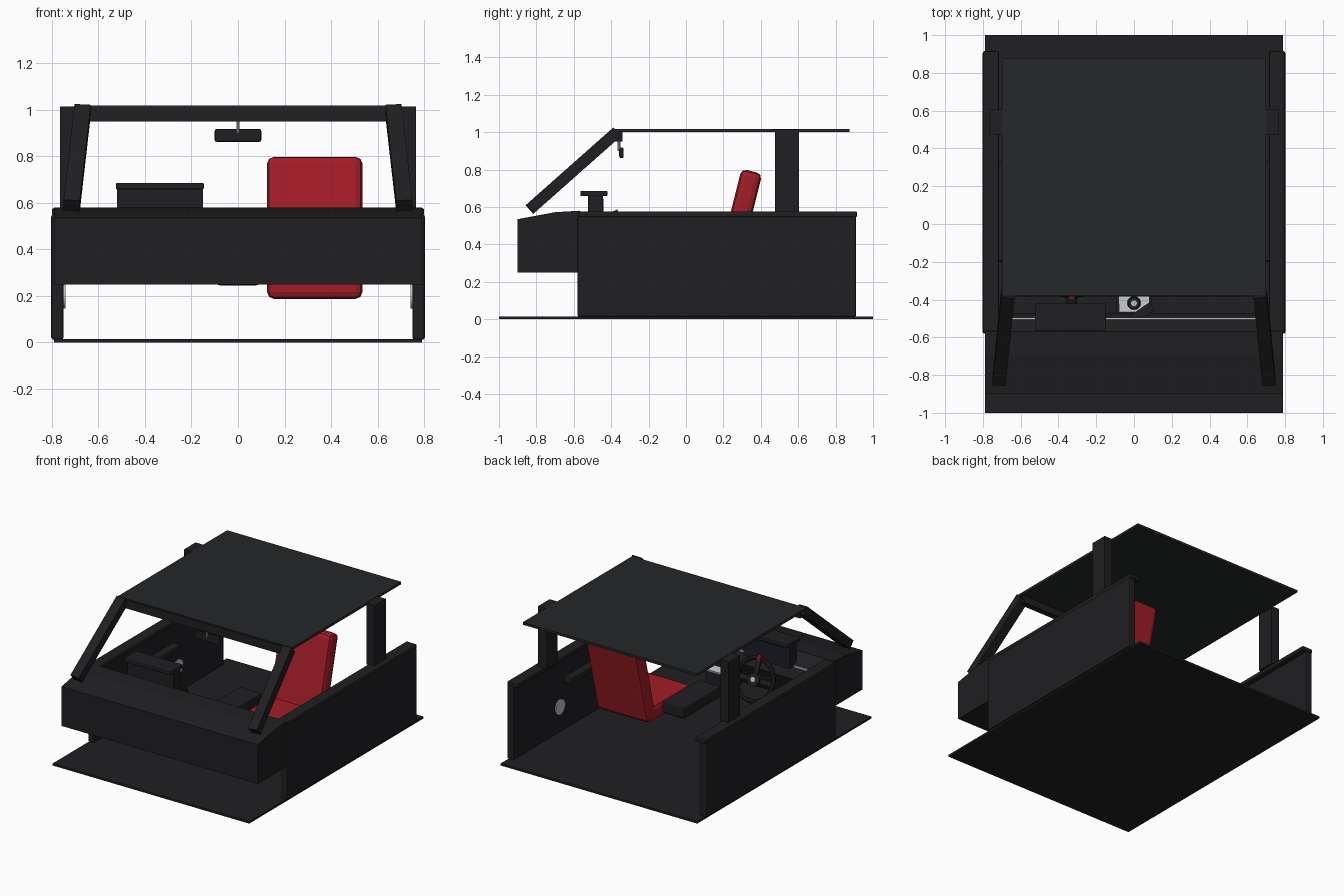
import bpy, bmesh, math
from mathutils import Vector, Matrix

if "Cube" in bpy.data.objects:
    bpy.data.objects.remove(bpy.data.objects["Cube"])

def mat(name, c):
    m = bpy.data.materials.new(name)
    m.diffuse_color = (*c, 1)
    m.use_nodes = True
    m.node_tree.nodes["Principled BSDF"].inputs["Base Color"].default_value = m.diffuse_color
    return m

DARK = mat("dark_trim", (.014, .014, .016))
ROOF = mat("roof_lining", (.018, .02, .021))
RED = mat("red_leather", (.36, .012, .02))
SILVER = mat("silver", (.5, .52, .55))
SCREEN = mat("screen", (.01, .012, .025))

def finish(name, bm, m, bevel=0, smooth=False):
    bmesh.ops.recalc_face_normals(bm, faces=bm.faces)
    me = bpy.data.meshes.new(name)
    bm.to_mesh(me)
    bm.free()
    me.materials.append(m)
    ob = bpy.data.objects.new(name, me)
    bpy.context.collection.objects.link(ob)
    if bevel:
        mod = ob.modifiers.new("bevel", 'BEVEL')
        mod.width, mod.segments = bevel, 2
    if smooth:
        bpy.context.view_layer.objects.active = ob
        ob.select_set(True)
        bpy.ops.object.shade_smooth_by_angle()
        ob.select_set(False)
    return ob

# box from min/max ranges, optionally rotated about its centre
def box(name, x, y, z, m=DARK, bevel=0, rot=None):
    bm = bmesh.new()
    c = Vector(((x[0]+x[1])/2, (y[0]+y[1])/2, (z[0]+z[1])/2))
    size = Matrix.Diagonal((x[1]-x[0], y[1]-y[0], z[1]-z[0], 1))
    bmesh.ops.create_cube(bm, size=1, matrix=size)
    ob = finish(name, bm, m, bevel)
    ob.location = c
    if rot:
        ob.rotation_euler = [math.radians(a) for a in rot]
    return ob

def rod(name, a, b, r, m=DARK, n=16, r2=None):
    a, b = Vector(a), Vector(b)
    bm = bmesh.new()
    M = Matrix.Translation((a+b)/2) @ (b-a).to_track_quat('Z', 'Y').to_matrix().to_4x4()
    bmesh.ops.create_cone(bm, cap_ends=True, segments=n, radius1=r,
                          radius2=r if r2 is None else r2, depth=(b-a).length, matrix=M)
    return finish(name, bm, m, smooth=True)

# extrude a (y, z) profile along x
def extrude_x(name, pts, x0, x1, m=DARK, bevel=0):
    bm = bmesh.new()
    f = bm.faces.new([bm.verts.new((x0, y, z)) for y, z in pts])
    g = bmesh.ops.extrude_face_region(bm, geom=[f])
    bmesh.ops.translate(bm, vec=(x1-x0, 0, 0),
                        verts=[v for v in g['geom'] if isinstance(v, bmesh.types.BMVert)])
    return finish(name, bm, m, bevel)

# floor, roof and windscreen header
box("floor", (-.79, .79), (-1, 1), (0, .015))
box("roof", (-.70, .70), (-.38, .875), (1.0, 1.018), ROOF)
box("windscreen_header", (-.68, .68), (-.385, -.34), (.95, 1.01))

# dashboard
extrude_x("dashboard", [(-.9, .25), (-.9, .535), (-.7, .572), (-.57, .58),
                        (-.51, .515), (-.47, .42), (-.54, .25)], -.79, .79)
box("dash_trim_strip", (-.74, .74), (-.51, -.495), (.495, .505), SILVER)

# instrument binnacle
box("binnacle", (-.52, -.15), (-.525, -.445), (.5, .662))
box("binnacle_hood", (-.525, -.147), (-.565, -.42), (.658, .686), bevel=.006)
box("instrument_screen", (-.49, -.18), (-.447, -.441), (.55, .645), SCREEN)

# both sides: doors, pillars, arm rests, speakers
for s, side in ((-1, "left"), (1, "right")):
    def xs(a, b):
        return tuple(sorted((s*a, s*b)))
    box(side+"_door", xs(.75, .803), (-.58, .91), (.012, .55), bevel=.01)
    box(side+"_door_sill", xs(.715, .80), (-.575, .915), (.545, .577), bevel=.008)
    box(side+"_armrest", xs(.69, .755), (-.2, .33), (.355, .40), bevel=.01)
    box(side+"_rear_pillar", xs(.70, .765), (.475, .605), (.57, 1.015))
    rod(side+"_speaker", (s*.755, .38, .2), (s*.742, .38, .2), .055, SILVER, 24)
    # slanted windscreen pillar
    a, b = Vector((s*.715, -.835, .588)), Vector((s*.668, -.37, 1.0))
    bm = bmesh.new()
    d = (b-a).normalized()
    u = Vector((1, 0, 0)) - d*d.x
    u.normalize()
    w = d.cross(u)
    R = Matrix((u, w, d)).transposed().to_4x4()
    bmesh.ops.create_cube(bm, size=1, matrix=Matrix.Translation((a+b)/2) @ R
                          @ Matrix.Diagonal((.07, .062, (b-a).length, 1)))
    finish(side+"_windscreen_pillar", bm, DARK)

# rear view mirror
box("mirror", (-.1, .1), (-.357, -.333), (.862, .917), bevel=.008)
rod("mirror_stem", (0, -.358, .90), (0, -.358, .96), .007, SILVER, 10)

# passenger seat
box("seat_back", (.125, .535), (.223, .337), (.2, .8), RED, .03, (-14, 0, 0))
box("seat_cushion", (.125, .535), (-.24, .25), (.187, .30), RED, .03)

# centre console, stack and gear selector
box("centre_console", (-.09, .09), (-.28, .15), (.245, .325), bevel=.012)
box("centre_stack", (-.095, .095), (-.5, -.36), (.25, .42))
box("stack_plate", (-.08, .08), (-.47, -.30), (.405, .42), SILVER, 0, (-12, 0, 0))
rod("selector_base", (0, -.42, .41), (0, -.42, .45), .04, DARK, 20, .03)
rod("selector_knob", (0, -.42, .45), (0, -.42, .47), .018, SILVER, 16)
box("stack_lever", (-.035, .11), (-.50, -.45), (.45, .47), DARK, 0, (0, 0, 34))

# steering wheel, built flat then tilted toward the driver
C = Vector((-.33, -.32, .42))
T = Matrix.Translation(C) @ Matrix.Rotation(math.radians(-68), 4, 'X')
bm = bmesh.new()
N, K, R0, r0 = 32, 10, .145, .016
rings = []
for i in range(N):
    a = 2*math.pi*i/N
    rings.append([bm.verts.new(T @ Vector(((R0+r0*math.cos(t))*math.cos(a),
                                           (R0+r0*math.cos(t))*math.sin(a), r0*math.sin(t))))
                  for t in [2*math.pi*k/K for k in range(K)]])
for i in range(N):
    p, q = rings[i], rings[(i+1) % N]
    for k in range(K):
        bm.faces.new((p[k], q[k], q[(k+1) % K], p[(k+1) % K]))
finish("steering_wheel_rim", bm, DARK, smooth=True)
for i, ang in enumerate((0, 180, 270)):
    bm = bmesh.new()
    bmesh.ops.create_cube(bm, size=1, matrix=T @ Matrix.Rotation(math.radians(ang), 4, 'Z')
                          @ Matrix.Translation((.08, 0, 0)) @ Matrix.Diagonal((.13, .032, .012, 1)))
    finish("wheel_spoke_%d" % i, bm, DARK)
# local +z may face either way, so choose the driver's side by its y sign
n = (T.to_3x3() @ Vector((0, 0, 1)))
n = n if n.y > 0 else -n
top = n.cross(Vector((1, 0, 0)))
top = top if top.z > 0 else -top
rod("wheel_hub", C - n*.02, C + n*.02, .045, DARK, 20)
rod("wheel_badge", C + n*.019, C + n*.026, .018, SILVER, 16)
rod("steering_column", C - n*.18, C, .028, DARK, 12)
rod("wheel_top_marker", C + top*.125, C + top*.172, .019, RED, 10)
